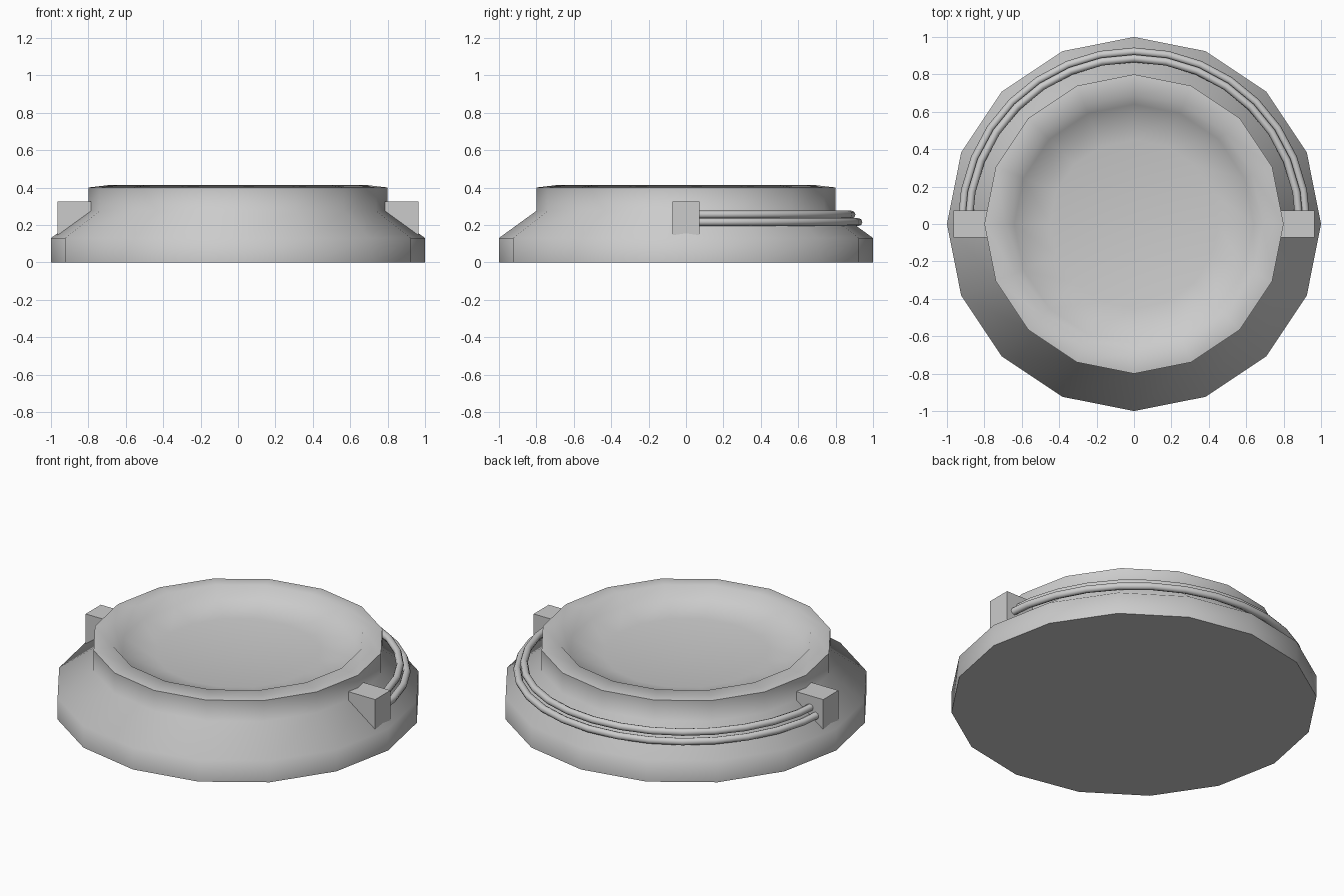
import bpy, bmesh, math
from mathutils import Vector

if "Cube" in bpy.data.objects:
    bpy.data.objects.remove(bpy.data.objects["Cube"], do_unlink=True)

# One plain grey for everything
grey = bpy.data.materials.new("plain grey")
grey.use_nodes = True
grey.diffuse_color = (0.6, 0.6, 0.6, 1)
bsdf = next(n for n in grey.node_tree.nodes if n.type == 'BSDF_PRINCIPLED')
bsdf.inputs["Base Color"].default_value = grey.diffuse_color


def add_object(name, bm):
    bmesh.ops.recalc_face_normals(bm, faces=bm.faces)
    mesh = bpy.data.meshes.new(name)
    bm.to_mesh(mesh)
    bm.free()
    mesh.materials.append(grey)
    obj = bpy.data.objects.new(name, mesh)
    bpy.context.collection.objects.link(obj)
    return obj


def smooth(obj, degrees):
    bpy.ops.object.select_all(action='DESELECT')
    obj.select_set(True)
    bpy.context.view_layer.objects.active = obj
    bpy.ops.object.shade_smooth_by_angle(angle=math.radians(degrees))


def lathe(name, profile, sides):
    bm = bmesh.new()
    verts = [bm.verts.new((r, 0, z)) for r, z in profile]
    edges = [bm.edges.new(pair) for pair in zip(verts, verts[1:])]
    bmesh.ops.spin(bm, geom=verts + edges, cent=(0, 0, 0), axis=(0, 0, 1),
                   angle=math.tau, steps=sides, use_duplicate=False)
    bmesh.ops.remove_doubles(bm, verts=bm.verts, dist=0.0005)
    return add_object(name, bm)


# Half-circle tube running round the back
def arc_tube(name, radius, z, thickness, steps=16, sides=8):
    bm = bmesh.new()
    rings = []
    for i in range(steps + 1):
        a = math.pi * i / steps
        out = Vector((math.cos(a), math.sin(a), 0))
        ring = []
        for j in range(sides):
            t = math.tau * j / sides
            ring.append(bm.verts.new(out * (radius + thickness * math.cos(t))
                                     + Vector((0, 0, z + thickness * math.sin(t)))))
        rings.append(ring)
    for a, b in zip(rings, rings[1:]):
        for j in range(sides):
            k = (j + 1) % sides
            bm.faces.new((a[j], a[k], b[k], b[j]))
    bm.faces.new(rings[0])
    bm.faces.new(rings[-1])
    return add_object(name, bm)


# Round dish: flat base, flared foot, upright collar, raised lip, shallow bowl
body = lathe("dish_body", [(0, 0), (1, 0), (1, 0.13), (0.8, 0.275), (0.8, 0.4),
                           (0.69, 0.413), (0.64, 0.35), (0.45, 0.32), (0, 0.3)], 16)
smooth(body, 65)

# Two stacked handle wires
for name, radius, z in (("upper_wire", 0.885, 0.255), ("lower_wire", 0.922, 0.215)):
    smooth(arc_tube(name, radius, z, 0.021), 50)

# Square mounting blocks on either side
for side, x in (("left", 0.875), ("right", -0.875)):
    bm = bmesh.new()
    bmesh.ops.create_cube(bm, size=1)
    bmesh.ops.scale(bm, vec=(0.18, 0.145, 0.185), verts=bm.verts)
    bmesh.ops.translate(bm, vec=(x, 0, 0.232), verts=bm.verts)
    add_object(side + "_block", bm)
